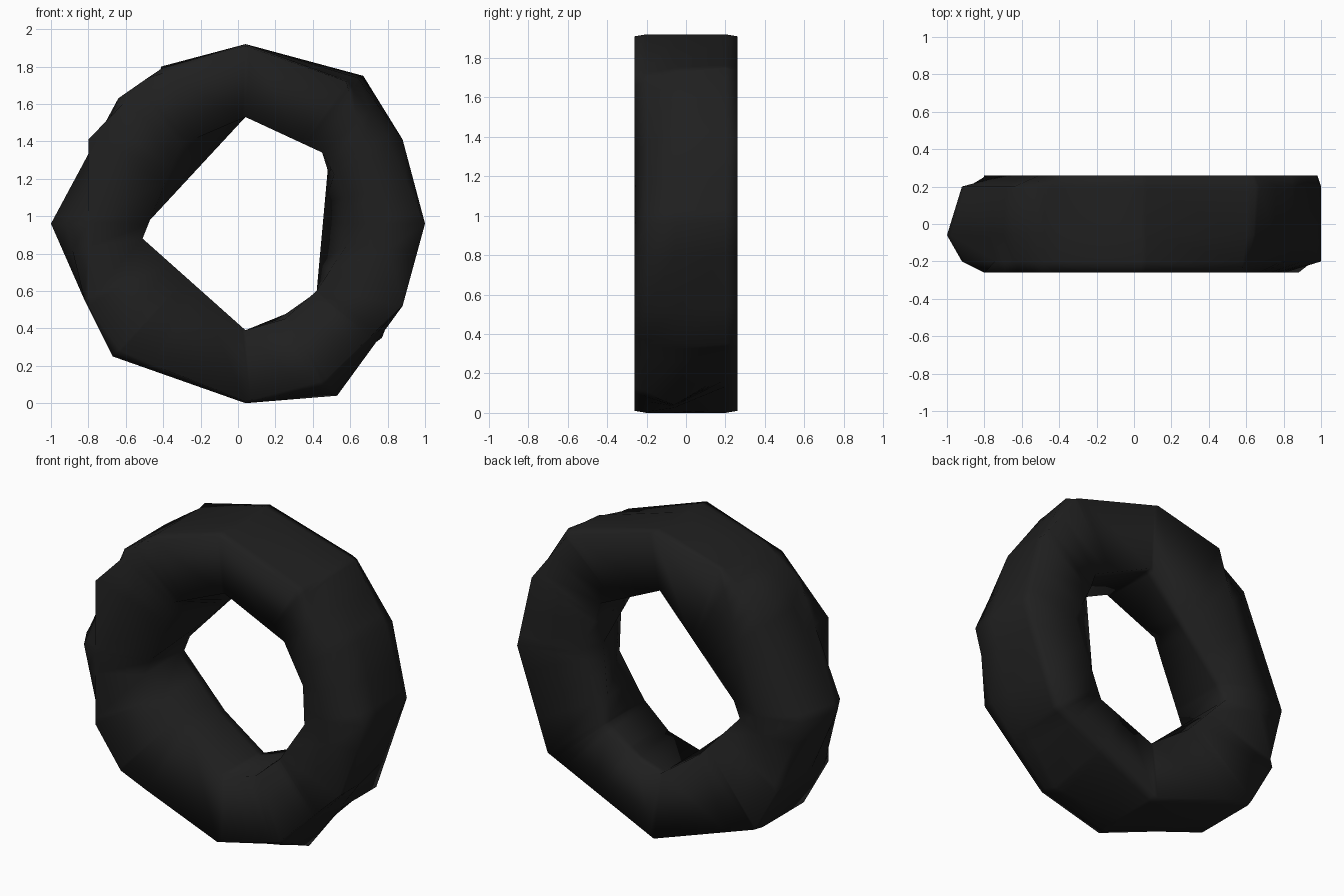
import bpy
import bmesh
import math
from mathutils import Vector

cube = bpy.data.objects.get("Cube")
if cube:
    bpy.data.objects.remove(cube, do_unlink=True)

HUB = Vector((0, 0.96))


def outline(*points):
    """Turn (x, z) corner points into offsets from the hub, anticlockwise."""
    return [Vector(point) - HUB for point in points]


def cross(a, b):
    return a.x * b.y - a.y * b.x


def radius_at(corners, angle):
    """Distance from the hub to the polygon edge in one direction."""
    ray = Vector((math.cos(angle), math.sin(angle)))
    for i, b in enumerate(corners):
        a = corners[i - 1]
        if cross(a, ray) >= -1e-6 and cross(ray, b) >= -1e-6:
            return cross(a, b) / cross(ray, b - a)
    return 1.0


def tread(left, *right):
    """Tread outline: shared top and bottom, given reach on each side."""
    return outline((.04, 1.92), (-.41, 1.79), (-.64, 1.63), (left, .96),
                   (-.82, .55), (-.67, .25), (.04, 0), *right)


# Tread rows, each worn a little differently on one side
front_tread = tread(-.92, (.46, .08), (.88, .52), (1, .96), (.79, 1.43), (.58, 1.73))
crown = tread(-1, (.53, .04), (.88, .52), (1, .96), (.88, 1.41), (.64, 1.74))
back_tread = tread(-.92, (.77, .35), (1, .96), (.88, 1.41), (.67, 1.75))

# Shoulders
front_shoulder = outline((.04, 1.91), (-.48, 1.74), (-.8, 1.41), (-.8, .52),
                         (-.62, .27), (.04, .01), (.46, .12), (.88, .52),
                         (.58, 1.72))
back_shoulder = outline((.04, 1.91), (-.41, 1.8), (-.8, .52), (-.65, .25),
                        (.04, .01), (.77, .35), (.98, .96), (.88, 1.41),
                        (.63, 1.74))

# Inner rims
front_rim = outline((.04, 1.53), (-.31, 1.38), (-.36, 1.25), (-.47, .98),
                    (-.51, .88), (.04, .39), (.25, .45), (.42, .6),
                    (.59, .86), (.58, 1.1), (.45, 1.34))
back_rim = outline((.04, 1.53), (-.47, .98), (-.51, .88), (-.23, .58),
                   (.04, .39), (.41, .54), (.6, 1), (.48, 1.25), (.45, 1.34))
inner_fold = outline((.04, 1.53), (-.47, .98), (-.51, .88), (-.23, .58),
                     (.04, .39), (.2, .44), (.42, .59), (.48, 1.25), (.45, 1.34))

# Cross-section: depth and outline of each row, closed into a ring
rows = [(-.19, front_rim), (-.26, front_shoulder), (-.2, front_tread),
        (-.06, crown), (.2, back_tread), (.26, back_shoulder),
        (.2, back_rim), (.15, inner_fold)]

# Share every corner direction between the rows so that no corner is cut
angles = []
for angle in sorted(math.atan2(p.y, p.x) for _, row in rows for p in row):
    if not angles or angle - angles[-1] > 0.01:
        angles.append(angle)

# Tyre body
bm = bmesh.new()
grid = []
for depth, corners in rows:
    loop = []
    for angle in angles:
        r = radius_at(corners, angle)
        loop.append(bm.verts.new((r * math.cos(angle), depth,
                                  HUB.y + r * math.sin(angle))))
    grid.append(loop)
for j, loop in enumerate(grid):
    previous = grid[j - 1]
    for i in range(len(angles)):
        bm.faces.new((previous[i - 1], previous[i], loop[i], loop[i - 1]))
bmesh.ops.recalc_face_normals(bm, faces=bm.faces)
for face in bm.faces:
    face.smooth = True
mesh = bpy.data.meshes.new("tyre")
bm.to_mesh(mesh)
bm.free()
tyre = bpy.data.objects.new("tyre", mesh)
bpy.context.collection.objects.link(tyre)

# Rubber
rubber = bpy.data.materials.new("black_rubber")
rubber.use_nodes = True
colour = (.014, .014, .014, 1)
rubber.diffuse_color = colour
rubber.node_tree.nodes["Principled BSDF"].inputs["Base Color"].default_value = colour
mesh.materials.append(rubber)
